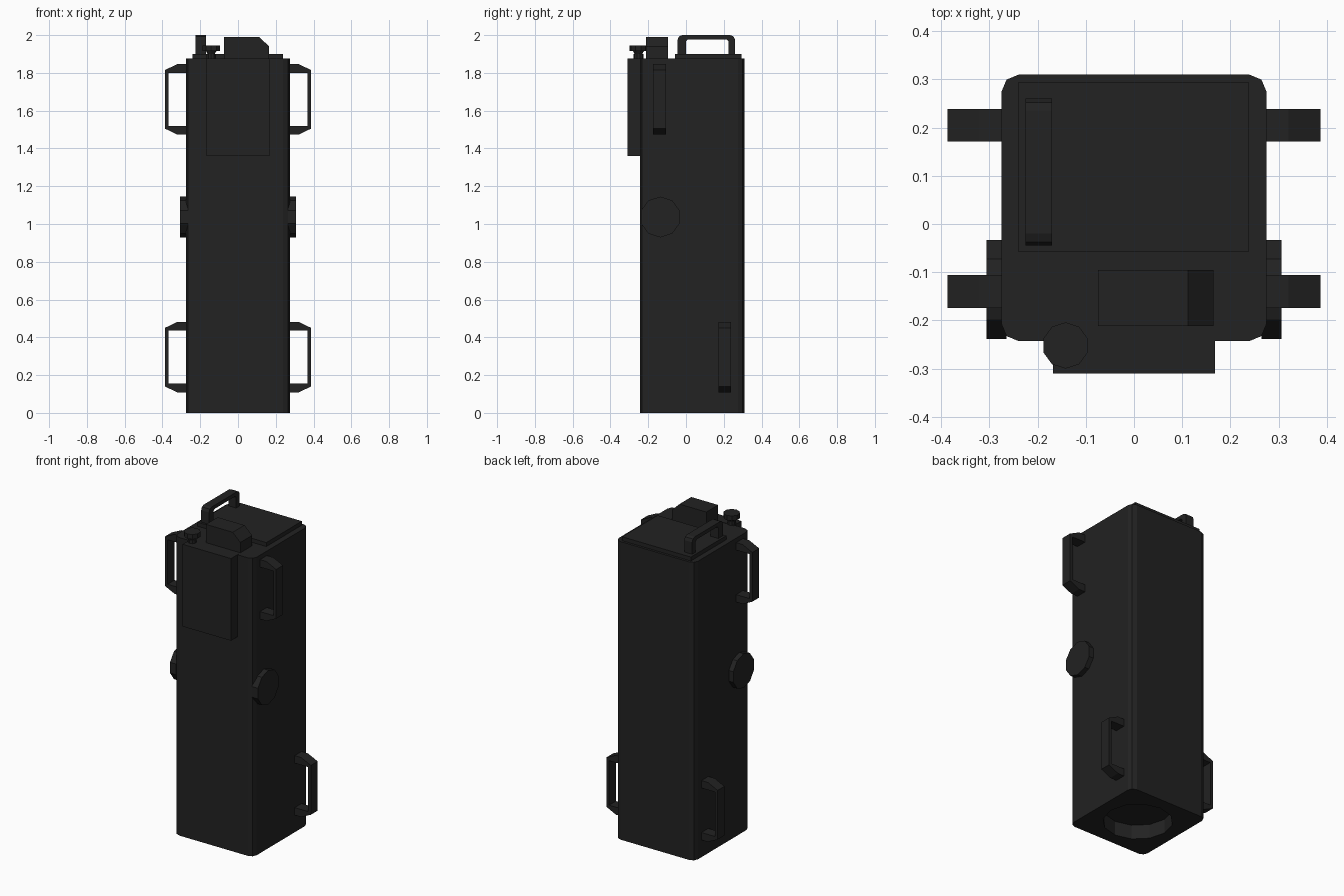
import bpy
import bmesh
import math
from mathutils import Vector, Matrix

cube = bpy.data.objects.get("Cube")
if cube:
    bpy.data.objects.remove(cube, do_unlink=True)

paint = bpy.data.materials.new("charcoal_black")
paint.use_nodes = True
colour = (0.016, 0.016, 0.016, 1)
paint.diffuse_color = colour
paint.node_tree.nodes["Principled BSDF"].inputs["Base Color"].default_value = colour


def finish(name, bm):
    bmesh.ops.recalc_face_normals(bm, faces=bm.faces[:])
    mesh = bpy.data.meshes.new(name)
    bm.to_mesh(mesh)
    bm.free()
    mesh.materials.append(paint)
    obj = bpy.data.objects.new(name, mesh)
    bpy.context.collection.objects.link(obj)
    return obj


def box(name, low, high, bevel=0, segments=1, axis=None):
    """Box between two corners; bevels the edges that run along one axis."""
    low, high = Vector(low), Vector(high)
    bm = bmesh.new()
    bmesh.ops.create_cube(bm, size=1)
    for v in bm.verts:
        v.co = (low + high) / 2 + v.co * (high - low)
    if bevel:
        edges = [e for e in bm.edges
                 if axis is None or abs((e.verts[0].co - e.verts[1].co).normalized()[axis]) > 0.9]
        bmesh.ops.bevel(bm, geom=edges, offset=bevel, segments=segments,
                        profile=0.5, affect='EDGES')
    return finish(name, bm)


def prism(name, outline, axis, start, end):
    """Extrude an (a, z) outline along x (axis 0) or y (axis 1)."""
    bm = bmesh.new()
    place = (lambda a, z: (start, a, z)) if axis == 0 else (lambda a, z: (a, start, z))
    face = bm.faces.new([bm.verts.new(place(a, z)) for a, z in outline])
    extruded = bmesh.ops.extrude_face_region(bm, geom=[face])
    shift = Vector((0, 0, 0))
    shift[axis] = end - start
    bmesh.ops.translate(bm, vec=shift,
                        verts=[g for g in extruded["geom"] if isinstance(g, bmesh.types.BMVert)])
    return finish(name, bm)


def cylinder(name, centre, r1, r2, depth, sides, turn=None):
    bm = bmesh.new()
    matrix = Matrix.Translation(centre) @ (turn or Matrix.Identity(4))
    bmesh.ops.create_cone(bm, cap_ends=True, segments=sides, radius1=r1,
                          radius2=r2, depth=depth, matrix=matrix)
    return finish(name, bm)


# Main housing with a round socket underneath
body = box("body", (-0.275, -0.243, 0), (0.275, 0.31, 1.875), 0.036, 2, axis=2)
cutter = cylinder("socket_cutter", (0, 0.033, 0), 0.2, 0.2, 0.18, 12)
cutter.hide_render = True
cut = body.modifiers.new("socket", 'BOOLEAN')
cut.operation = 'DIFFERENCE'
cut.solver = 'EXACT'
cut.object = cutter
bpy.context.view_layer.update()
evaluated = body.evaluated_get(bpy.context.evaluated_depsgraph_get())
body.data = bpy.data.meshes.new_from_object(evaluated)
body.modifiers.clear()
bpy.data.objects.remove(cutter, do_unlink=True)

# Front panel and top lid
box("front_panel", (-0.168, -0.31, 1.36), (0.168, -0.235, 1.877))
box("lid", (-0.24, -0.058, 1.87), (0.238, 0.295, 1.9))

# Top module with one sloping corner
prism("top_module", [(-0.075, 1.87), (0.165, 1.87), (0.165, 1.94), (0.112, 1.99),
                     (-0.075, 1.99)], 1, -0.212, -0.095)

# Carry handle on the lid
prism("carry_handle", [(-0.045, 1.895), (-0.045, 1.975), (-0.037, 1.993), (-0.02, 2),
                       (0.235, 2), (0.252, 1.993), (0.26, 1.975), (0.26, 1.895),
                       (0.225, 1.895), (0.225, 1.967), (0.215, 1.977), (0.01, 1.977),
                       (0, 1.967), (0, 1.895)], 0, -0.225, -0.17)

# Knob stacked from a base, a neck and a cap
knob = (-0.142, -0.252)
cylinder("knob_base", (*knob, 1.885), 0.026, 0.026, 0.03, 10)
cylinder("knob_neck", (*knob, 1.907), 0.018, 0.03, 0.02, 10)
cylinder("knob_cap", (*knob, 1.93), 0.048, 0.048, 0.03, 10)

# Side grips and round side caps, the same on both sides
quarter = Matrix.Rotation(math.pi / 2, 4, 'Y')
for side, s in (("left", 1), ("right", -1)):
    for level, middle, y in (("upper", 1.66, -0.14), ("lower", 0.295, 0.205)):
        half = [(0.27, 0.14), (0.27, 0.187), (0.32, 0.187), (0.387, 0.155)]
        inner = [(0.368, 0.14)]
        lower = [(x, -z) for x, z in reversed(half)]
        outline = half + lower + [(x, -z) for x, z in inner] + inner
        prism(f"{side}_{level}_grip", [(s * x, middle + z) for x, z in outline],
              1, y - 0.034, y + 0.034)
    cylinder(f"{side}_cap", (s * 0.285, -0.136, 1.037), 0.108, 0.108, 0.042, 10,
             quarter @ Matrix.Rotation(math.pi / 2, 4, 'Z'))
